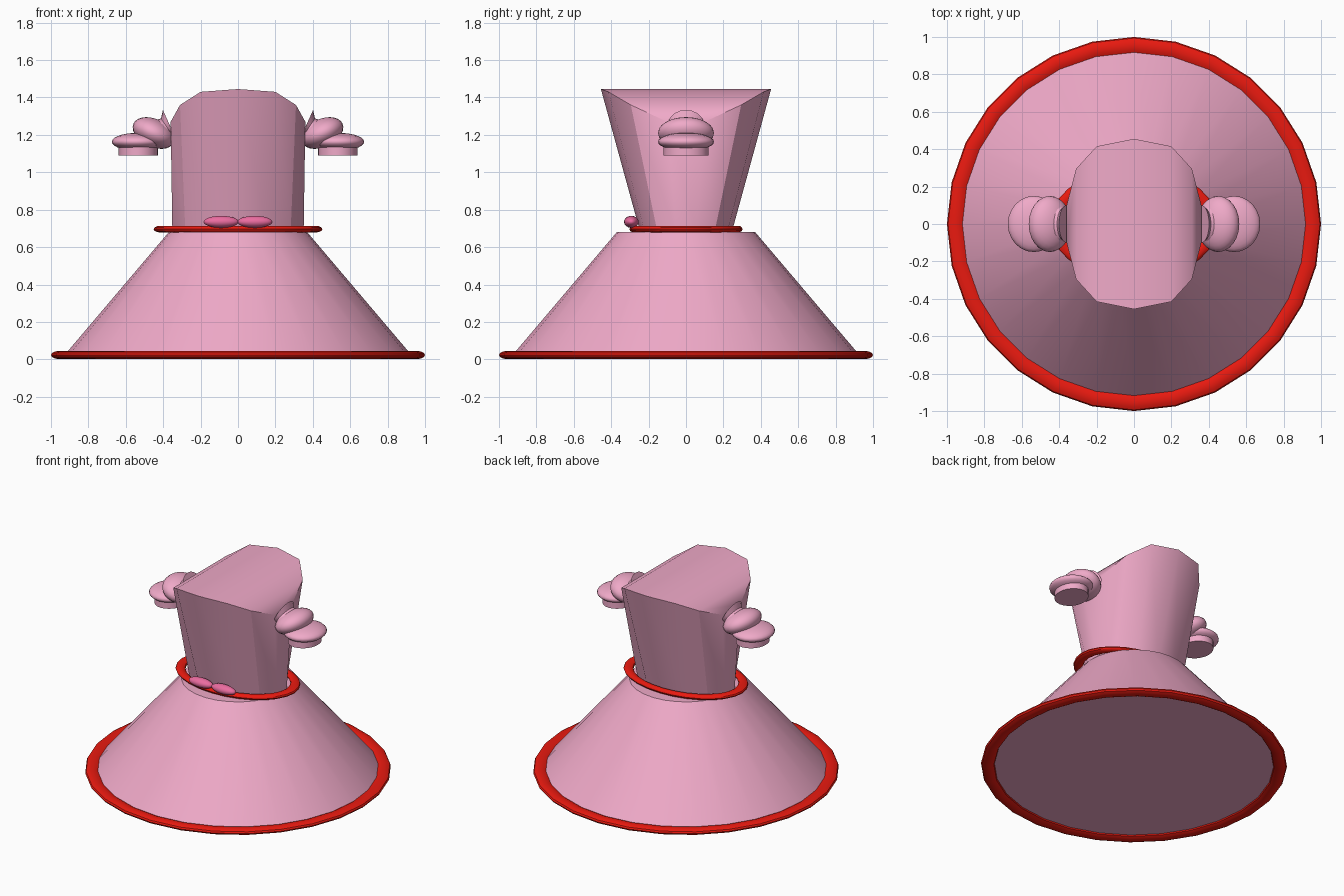
import bpy, bmesh
from math import sin, cos, pi, radians
from mathutils import Vector

if "Cube" in bpy.data.objects:
    bpy.data.objects.remove(bpy.data.objects["Cube"])


def material(name, rgb):
    m = bpy.data.materials.new(name)
    m.diffuse_color = (*rgb, 1)
    m.use_nodes = True
    m.node_tree.nodes["Principled BSDF"].inputs["Base Color"].default_value = m.diffuse_color
    return m


PINK = material("pink_cloth", (0.87, 0.40, 0.58))
RED = material("red_trim", (0.82, 0.01, 0.005))
BOW = material("bow_pink", (0.83, 0.15, 0.35))


def finish(ob, name, mat, angle=35):
    ob.name = name
    ob.data.materials.append(mat)
    bpy.ops.object.select_all(action='DESELECT')
    ob.select_set(True)
    bpy.context.view_layer.objects.active = ob
    bpy.ops.object.transform_apply(location=True, rotation=True, scale=True)
    bpy.ops.object.shade_smooth_by_angle(angle=radians(angle))
    return ob


def loft(name, rings, extra_faces, mat, angle=35):
    """Skin a list of equal point rings, with extra faces given by vertex index."""
    bm = bmesh.new()
    n = len(rings[0])
    v = [bm.verts.new(p) for ring in rings for p in ring]
    for r in range(len(rings) - 1):
        for i in range(n):
            j = (i + 1) % n
            bm.faces.new([v[r*n + i], v[r*n + j], v[r*n + n + j], v[r*n + n + i]])
    for f in extra_faces:
        bm.faces.new([v[i] for i in f])
    bmesh.ops.recalc_face_normals(bm, faces=bm.faces)
    me = bpy.data.meshes.new(name)
    bm.to_mesh(me)
    bm.free()
    ob = bpy.data.objects.new(name, me)
    bpy.context.collection.objects.link(ob)
    return finish(ob, name, mat, angle)


def band(name, z, major, minor, half_height, y_scale=1):
    bpy.ops.mesh.primitive_torus_add(major_segments=28, minor_segments=12, location=(0, 0, z),
                                     major_radius=major, minor_radius=minor)
    ob = bpy.context.object
    ob.scale = (1, y_scale, half_height / minor)
    return finish(ob, name, RED)


def ellipsoid(name, loc, scale, mat, tilt=0):
    bpy.ops.mesh.primitive_uv_sphere_add(segments=24, ring_count=14, radius=1, location=loc)
    ob = bpy.context.object
    ob.scale = scale
    ob.rotation_euler.y = -radians(tilt)
    return finish(ob, name, mat, 60)


# Skirt: closed truncated cone with trim at the hem and waist
bpy.ops.mesh.primitive_cone_add(vertices=28, radius1=0.93, radius2=0.37, depth=0.66,
                                location=(0, 0, 0.35))
finish(bpy.context.object, "skirt", PINK)
band("hem_trim", 0.023, 0.955, 0.045, 0.022)
band("waist_trim", 0.696, 0.415, 0.036, 0.018, 0.67)

# Bodice: 14 sided, flaring front to back, top dipping at the arms
N = 14
base, top = [], []
top_x = [0, 0.20, 0.31, 0.36]
top_y = [0.455, 0.415, 0.295, 0.10]
top_z = [1.445, 1.43, 1.36, 1.27]
for i in range(N):
    a = 2 * pi * i / N
    base.append((0.36 * sin(a), 0.245 * cos(a), 0.68))
    k = min(i, N - i)                  # steps from the back centre
    q = min(k, 7 - k)                  # steps from the nearer ridge end
    top.append((top_x[q] * (1 if i <= 7 else -1), top_y[q] * (1 if k <= 3 else -1), top_z[q]))
cap = [(N + i, N + i + 1, N + 6 - i, N + 7 - i) for i in range(3)]
cap += [(N + (N - i) % N, N + N - i - 1, N + 8 + i, N + 7 + i) for i in range(3)]
loft("bodice", [base, top], cap + [tuple(range(N))], PINK, 30)


# Puffed sleeves: flared shoulder collar, two puffs and a cuff
def collar_ring(cx, cz, tilt, a, b, side, n=20):
    t = radians(tilt)
    return [Vector((side * (cx + a * cos(t) * cos(2*pi*i/n)), b * sin(2*pi*i/n),
                    cz + a * sin(t) * cos(2*pi*i/n))) for i in range(n)]


for side, label in ((1, "right"), (-1, "left")):
    rings = [collar_ring(0.362, 1.245, 66, 0.097, 0.10, side),
             collar_ring(0.378, 1.238, 56, 0.060, 0.085, side),
             collar_ring(0.410, 1.225, 42, 0.070, 0.110, side)]
    loft(label + "_shoulder_collar", rings, [tuple(range(20))], PINK, 50)
    ellipsoid(label + "_upper_puff", (side * 0.45, 0, 1.21), (0.12, 0.15, 0.075), PINK, -25 * side * -1)
    ellipsoid(label + "_lower_puff", (side * 0.535, 0, 1.163), (0.14, 0.15, 0.048), PINK)
    bpy.ops.mesh.primitive_cylinder_add(vertices=24, radius=1, depth=0.05,
                                        location=(side * 0.533, 0, 1.115))
    bpy.context.object.scale = (0.105, 0.12, 1)
    finish(bpy.context.object, label + "_cuff", PINK)
    # Bow loop on the front of the waist
    ellipsoid(label + "_bow_loop", (side * 0.09, -0.292, 0.735), (0.094, 0.039, 0.032), BOW)
